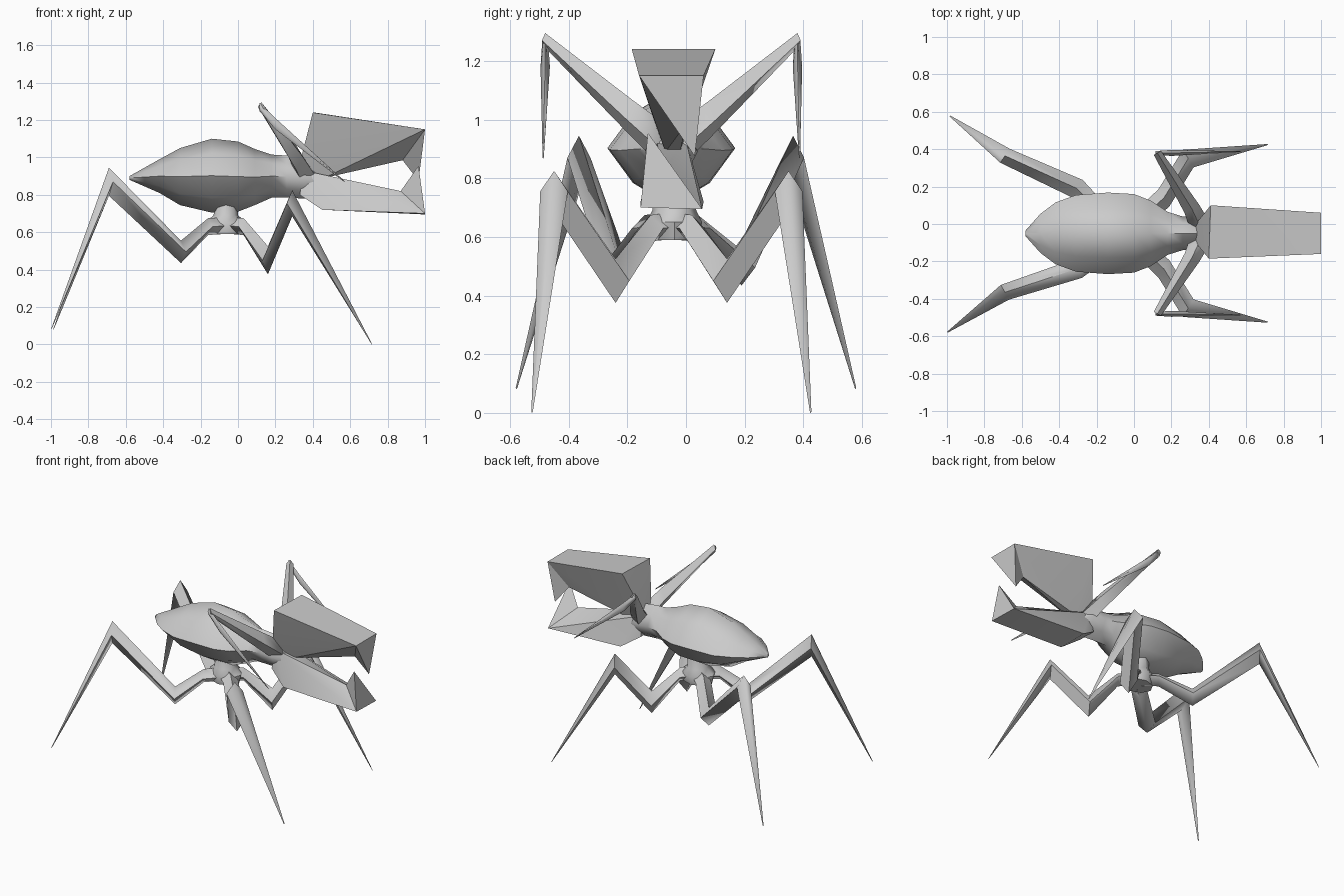
import bpy, bmesh, math
from mathutils import Vector

MID = -0.05  # y of the creature's centre line


def finish(name, bm, angle=50):
    bmesh.ops.recalc_face_normals(bm, faces=bm.faces)
    mesh = bpy.data.meshes.new(name)
    bm.to_mesh(mesh)
    bm.free()
    ob = bpy.data.objects.new(name, mesh)
    bpy.context.collection.objects.link(ob)
    bpy.ops.object.select_all(action='DESELECT')
    ob.select_set(True)
    bpy.context.view_layer.objects.active = ob
    bpy.ops.object.shade_smooth_by_angle(angle=math.radians(angle))
    return ob


def loft(name, rings, angle=50):
    """Skin a list of equal-length point rings and cap both ends."""
    bm = bmesh.new()
    vr = [[bm.verts.new(p) for p in r] for r in rings]
    n = len(vr[0])
    for a, b in zip(vr, vr[1:]):
        for i in range(n):
            j = (i + 1) % n
            bm.faces.new((a[i], a[j], b[j], b[i]))
    bm.faces.new(vr[0])
    bm.faces.new(vr[-1])
    return finish(name, bm, angle)


def hull(name, pts):
    bm = bmesh.new()
    for p in pts:
        bm.verts.new(p)
    bmesh.ops.convex_hull(bm, input=bm.verts)
    return finish(name, bm, 35)


def limb(name, joints):
    """Diamond-section limb; each joint is x, y, z, half width, half height."""
    first, last = Vector(joints[0][:2]), Vector(joints[-1][:2])
    d = (last - first).normalized()
    side = Vector((-d.y, d.x, 0))
    rings = []
    for x, y, z, w, h in joints:
        c, up = Vector((x, y, z)), Vector((0, 0, h))
        rings.append([c + side * w, c + up, c - side * w, c - up])
    return loft(name, rings, 80)


# Body and neck: x, bottom z, top z, half width
profile = [(-0.58, 0.88, 0.9, 0.015), (-0.5, 0.845, 0.945, 0.105),
           (-0.42, 0.81, 0.99, 0.165), (-0.31, 0.745, 1.05, 0.205),
           (-0.14, 0.705, 1.1, 0.218), (0.0, 0.71, 1.085, 0.21),
           (0.09, 0.745, 1.045, 0.175), (0.18, 0.785, 1.015, 0.115),
           (0.26, 0.785, 1.01, 0.09), (0.35, 0.78, 1.0, 0.09),
           (0.44, 0.8, 0.92, 0.05)]
rings = []
for x, lo, hi, w in profile:
    zc, h = (lo + hi) / 2, (hi - lo) / 2
    ring = []
    for i in range(8):
        a, k = i * math.pi / 4, 0.85 if i % 2 else 1
        ring.append((x, MID + w * k * math.cos(a), zc + h * k * math.sin(a)))
    rings.append(ring)
loft("body", rings, 60)

# Pelvis with the short column that carries the body
rings = []
for z, r, ry in [(0.59, 0.1, 0.08), (0.65, 0.115, 0.095),
                 (0.69, 0.065, 0.075), (0.9, 0.055, 0.07)]:
    rings.append([(-0.065 + r * math.cos(i * math.pi / 4),
                   -0.04 + ry * math.sin(i * math.pi / 4), z) for i in range(8)])
loft("pelvis", rings)

# Legs and arms, one per side
for s, label in ((1, "left"), (-1, "right")):
    def y(v, mid=MID):
        return mid + s * v
    limb("front_leg_" + label, [(-0.03, y(0.02), 0.635, 0.05, 0.045),
                                (0.03, y(0.07), 0.63, 0.05, 0.045),
                                (0.16, y(0.19), 0.45, 0.055, 0.075),
                                (0.29, y(0.4), 0.755, 0.055, 0.07),
                                (0.715, y(0.475), 0.003, 0.003, 0.003)])
    limb("back_leg_" + label, [(-0.08, y(0.02), 0.635, 0.05, 0.045),
                               (-0.16, y(0.09), 0.63, 0.05, 0.045),
                               (-0.305, y(0.215, -0.025), 0.495, 0.055, 0.06),
                               (-0.69, y(0.365, 0), 0.87, 0.045, 0.075),
                               (-0.985 - 0.012 * (s < 0), y(0.578, 0), 0.085, 0.003, 0.004)])
    limb("upper_arm_" + label, [(0.37, y(0.0), 0.89, 0.06, 0.08),
                                (0.31, y(0.13), 1.0, 0.045, 0.065),
                                (0.125, y(0.43), 1.27, 0.022, 0.025)])
    limb("forearm_" + label, [(0.115, y(0.43), 1.27, 0.01, 0.022),
                              (0.2, y(0.43), 1.18, 0.016, 0.03),
                              (0.57, y(0.437), 0.87, 0.002, 0.003)])

# Upper jaw: wide flat top narrowing to a ridge, with a hooked fang
front = [(1.0, -0.16, 1.15), (1.0, 0.06, 1.15)]
hull("upper_jaw", front + [(0.4, -0.185, 1.24), (0.41, 0.1, 1.24),
                           (0.33, -0.1, 0.97), (0.33, 0.0, 0.97),
                           (0.46, -0.07, 0.89), (0.46, -0.02, 0.89),
                           (0.88, 0.0, 0.985)])
hull("upper_fang", front + [(0.88, 0.0, 0.985), (0.965, 0.03, 0.875)])

# Lower jaw: the same idea turned over
front = [(1.0, -0.155, 0.7), (1.0, 0.055, 0.695)]
hull("lower_jaw", front + [(0.45, -0.155, 0.72), (0.45, 0.06, 0.72),
                           (0.33, -0.11, 0.8), (0.33, 0.01, 0.8),
                           (0.35, -0.1, 0.93), (0.35, 0.0, 0.93),
                           (0.46, -0.05, 0.885), (0.87, -0.08, 0.82)])
hull("lower_fang", front + [(0.87, -0.08, 0.82), (0.965, -0.13, 0.955)])
